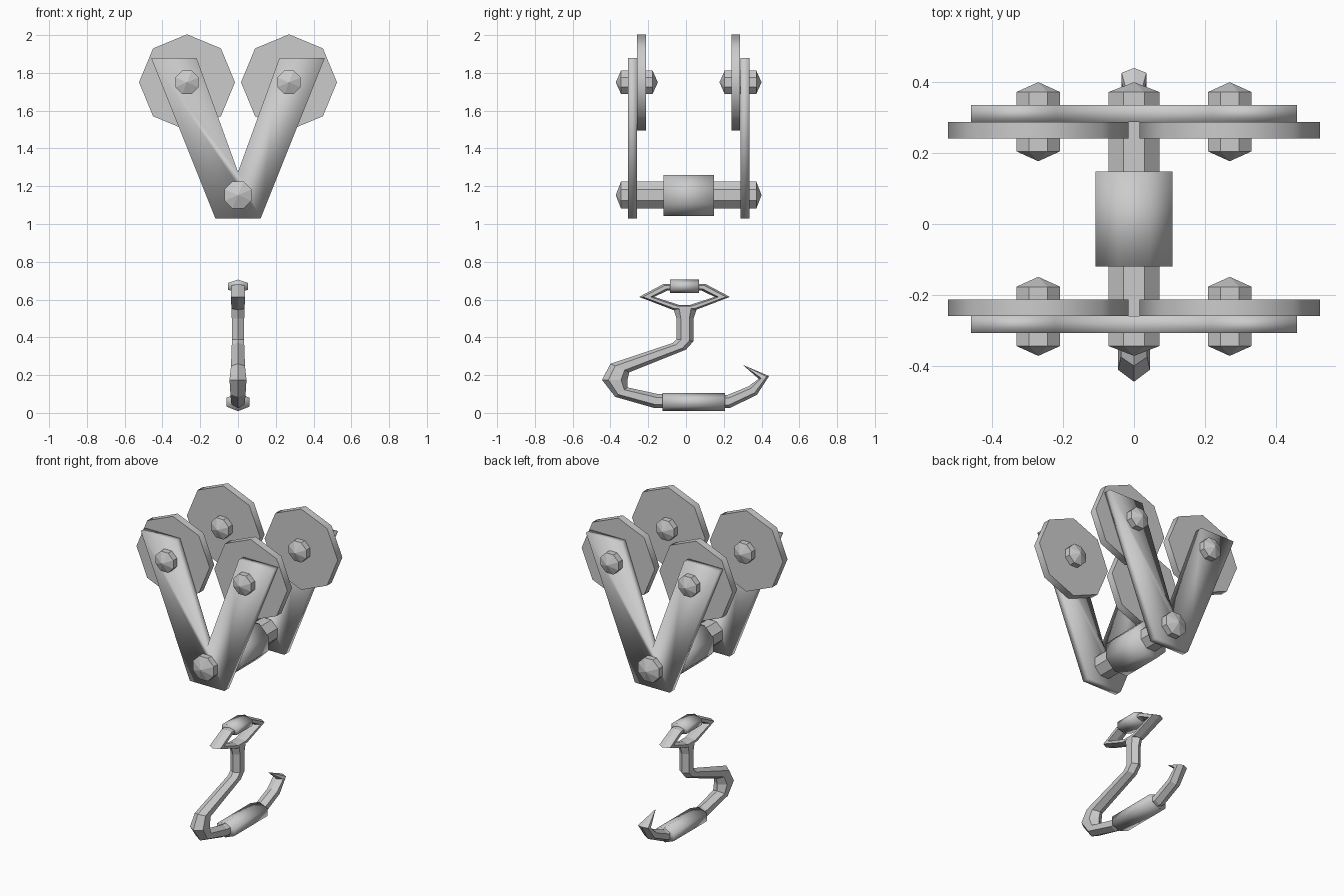
import bpy, bmesh, math
from mathutils import Vector

cube = bpy.data.objects.get("Cube")
if cube:
    bpy.data.objects.remove(cube)

steel = bpy.data.materials.new("grey_steel")
steel.use_nodes = True
GREY = (0.6, 0.6, 0.6, 1)
steel.diffuse_color = GREY
steel.node_tree.nodes["Principled BSDF"].inputs["Base Color"].default_value = GREY

MID_Y = 0.014  # centre plane of the pulley block


def finish(name, bm, shade):
    bmesh.ops.recalc_face_normals(bm, faces=bm.faces)
    mesh = bpy.data.meshes.new(name)
    bm.to_mesh(mesh)
    bm.free()
    mesh.materials.append(steel)
    obj = bpy.data.objects.new(name, mesh)
    bpy.context.collection.objects.link(obj)
    if shade == "smooth":
        mesh.shade_smooth()
    elif shade == "angle":
        bpy.ops.object.select_all(action="DESELECT")
        obj.select_set(True)
        bpy.context.view_layer.objects.active = obj
        bpy.ops.object.shade_smooth_by_angle(angle=math.radians(50))
    return obj


def loft(name, rings, shade="flat", closed=False):
    """Skin a row of rings; a ring of one point makes a pointed end."""
    bm = bmesh.new()
    rows = [[bm.verts.new(p) for p in ring] for ring in rings]
    pairs = list(zip(rows, rows[1:]))
    if closed:
        pairs.append((rows[-1], rows[0]))
    for a, b in pairs:
        n = max(len(a), len(b))
        for i in range(n):
            j = (i + 1) % n
            if len(a) == 1:
                bm.faces.new((a[0], b[j], b[i]))
            elif len(b) == 1:
                bm.faces.new((a[i], a[j], b[0]))
            else:
                bm.faces.new((a[i], a[j], b[j], b[i]))
    if not closed:
        for end in (rows[0], rows[-1]):
            if len(end) > 2:
                bm.faces.new(end)
    return finish(name, bm, shade)


def octagon(x, y, z, r, turn):
    if r == 0:
        return [Vector((x, y, z))]
    angles = [(i + turn) * math.pi / 4 for i in range(8)]
    return [Vector((x + r * math.cos(a), y, z + r * math.sin(a))) for a in angles]


def turned(name, x, z, profile, shade="flat", turn=0.5):
    return loft(name, [octagon(x, y, z, r, turn) for r, y in profile], shade)


def pin(name, x, z, r, y0, y1):
    tip = 0.028
    turned(name, x, z, [(0, y0), (r, y0 + tip), (r, y1 - tip), (0, y1)])


def hexagon(y1, z1, y2, z2, half_x):
    """Six-sided section spanning two outline points of the hook."""
    p, q = Vector((0, y1, z1)), Vector((0, y2, z2))
    side = Vector((half_x, 0, 0))
    a, b = p.lerp(q, 0.25), p.lerp(q, 0.75)
    return [p, a + side, b + side, q, b - side, a - side]


# V-shaped side plates, wheels and wheel pins at both ends
half = [(0, 1.275), (0.22, 1.88), (0.46, 1.88), (0.12, 1.03)]
outline = half + [(-x, z) for x, z in reversed(half[1:])]
for end, s in (("front", -1), ("back", 1)):
    bm = bmesh.new()
    layers = []
    for d in (0.274, 0.321):
        layers.append([bm.verts.new((x, MID_Y + s * d, z)) for x, z in outline])
        bm.faces.new(layers[-1])
    n = len(outline)
    for i in range(n):
        j = (i + 1) % n
        bm.faces.new((layers[0][i], layers[0][j], layers[1][j], layers[1][i]))
    finish(end + "_v_plate", bm, "smooth")

    for side, x in (("left", 0.27), ("right", -0.27)):
        name = end + "_" + side
        turned(name + "_wheel", x, 1.75,
               [(0.254, MID_Y + s * 0.227), (0.254, MID_Y + s * 0.273)], "angle", 0)
        ys = sorted((MID_Y + s * 0.163, MID_Y + s * 0.386))
        pin(name + "_wheel_pin", x, 1.75, 0.067, *ys)

# Axle with its central roller
pin("axle", 0, 1.153, 0.078, MID_Y - 0.386, MID_Y + 0.386)
turned("axle_roller", 0, 1.151, [(0.117, -0.12), (0.117, 0.148)], "smooth")

# Hook: neck, shank, bend and pointed tip
loft("hook", [hexagon(*s) for s in (
    (-0.07, 0.56, 0.06, 0.56, 0.035),
    (-0.05, 0.50, 0.04, 0.50, 0.033),
    (-0.05, 0.39, 0.04, 0.38, 0.033),
    (-0.07, 0.37, 0.0, 0.335, 0.033),
    (-0.40, 0.26, -0.30, 0.215, 0.037),
    (-0.445, 0.175, -0.31, 0.175, 0.045),
    (-0.375, 0.085, -0.31, 0.135, 0.04),
    (-0.165, 0.025, -0.15, 0.10, 0.035),
    (0.23, 0.025, 0.22, 0.095, 0.035),
    (0.375, 0.095, 0.33, 0.14, 0.035),
    (0.44, 0.195, 0.385, 0.18, 0.035))] + [[Vector((0, 0.30, 0.255))]])

# Closed eye on top of the neck
right = [(0.06, 0.545, 0.03, 0.572, 0.035), (0.24, 0.614, 0.16, 0.614, 0.037),
         (0.11, 0.683, 0.09, 0.648, 0.035)]
left = [(-a, b, -c, d, w) for a, b, c, d, w in reversed(right)]
eye = loft("hook_eye", [hexagon(*s) for s in right + left], closed=True)
eye.location.y = -0.008

# Sleeves around the eye and the bottom of the hook
for name, y0, y1, z, r, w in (("eye_sleeve", -0.085, 0.069, 0.67, 0.036, 0.053),
                              ("hook_sleeve", -0.125, 0.207, 0.057, 0.048, 0.06)):
    loft(name, [hexagon(y, z - r, y, z + r, w) for y in (y0, y1)], "smooth")
